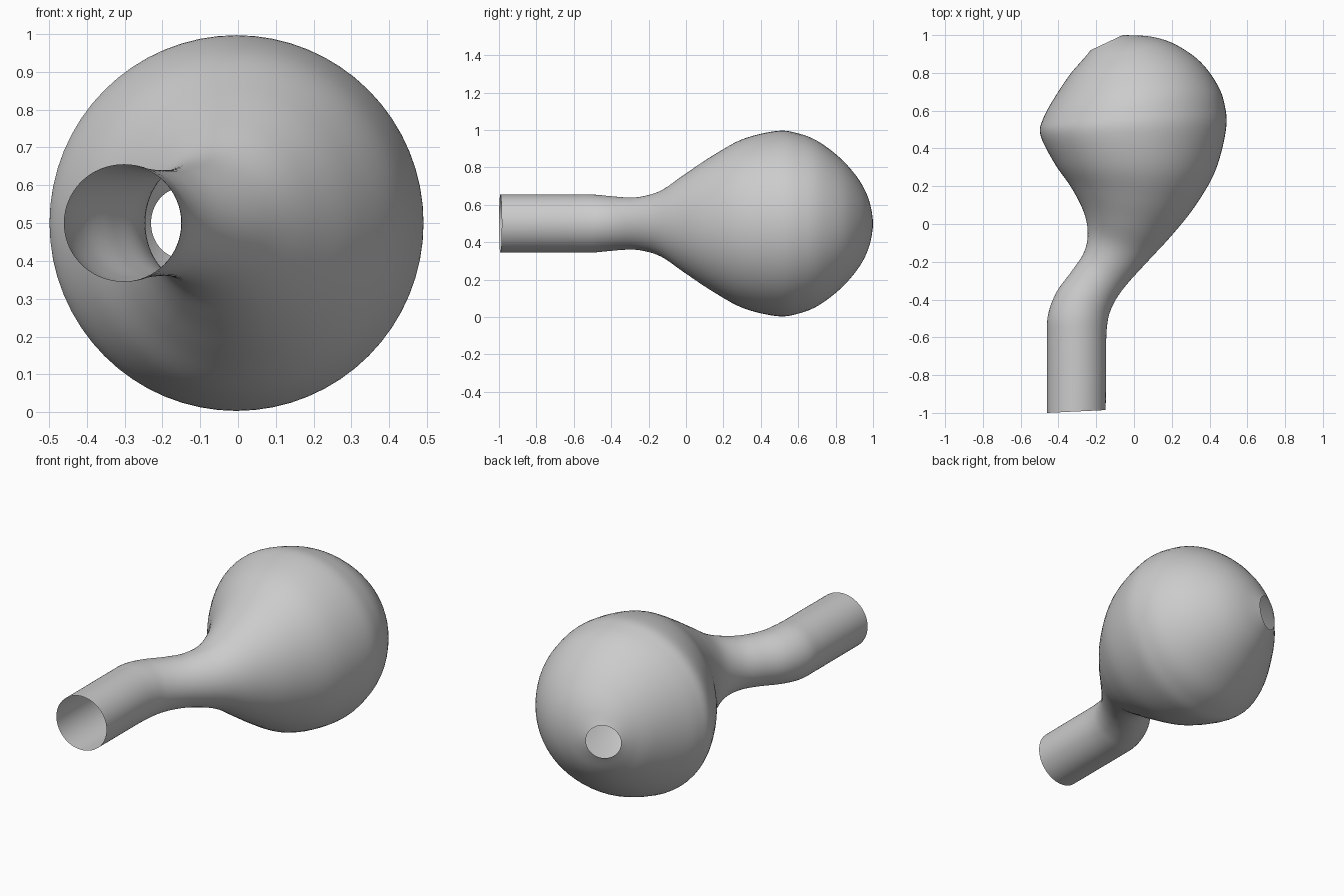
import bpy
import bmesh
from math import cos, sin, tau
from mathutils import Vector

SIDES = 64
STEPS = 6
MID_HEIGHT = 0.5

cube = bpy.data.objects.get("Cube")
if cube:
    bpy.data.objects.remove(cube, do_unlink=True)


def make_material(name, colour):
    mat = bpy.data.materials.new(name)
    mat.use_nodes = True
    mat.diffuse_color = colour
    mat.node_tree.nodes["Principled BSDF"].inputs["Base Color"].default_value = colour
    return mat


def catmull_rom(a, b, c, d, t):
    """Smooth blend from b to c, component by component."""
    return [
        0.5 * (2 * q + (r - p) * t + (2 * p - 5 * q + 4 * r - s) * t ** 2
               + (3 * q - p - 3 * r + s) * t ** 3)
        for p, q, r, s in zip(a, b, c, d)
    ]


def smooth_sections(sections):
    padded = [sections[0]] + sections + [sections[-1]]
    result = []
    for i in range(len(sections) - 1):
        for step in range(STEPS):
            result.append(catmull_rom(*padded[i:i + 4], step / STEPS))
    return result + [sections[-1]]


def add_ring(bm, section):
    """Ellipse spanning the two outline points, with its own half height."""
    left_x, left_y, right_x, right_y, half_height = section
    start, end = Vector((left_x, left_y, 0)), Vector((right_x, right_y, 0))
    centre = (start + end) / 2 + Vector((0, 0, MID_HEIGHT))
    across = (end - start) / 2
    up = Vector((0, 0, half_height))
    angles = [tau * k / SIDES for k in range(SIDES)]
    return [bm.verts.new(centre + across * cos(a) + up * sin(a)) for a in angles]


# Cross-sections from the open pipe to the small hole at the back:
# one outline point on each side, then the half height
sections = [
    (-0.46, -1.0, -0.15, -0.985, 0.155),
    (-0.46, -0.8, -0.148, -0.8, 0.155),
    (-0.46, -0.6, -0.147, -0.61, 0.155),
    (-0.455, -0.48, -0.14, -0.52, 0.155),
    (-0.41, -0.36, -0.125, -0.46, 0.147),
    (-0.33, -0.25, -0.09, -0.39, 0.14),
    (-0.265, -0.15, -0.03, -0.31, 0.145),
    (-0.245, -0.05, 0.08, -0.19, 0.18),
    (-0.265, 0.06, 0.2, -0.06, 0.265),
    (-0.33, 0.19, 0.32, 0.09, 0.36),
    (-0.42, 0.32, 0.43, 0.28, 0.45),
    (-0.495, 0.47, 0.487, 0.5, 0.495),
    (-0.48, 0.56, 0.48, 0.63, 0.483),
    (-0.42, 0.67, 0.44, 0.74, 0.44),
    (-0.34, 0.79, 0.35, 0.86, 0.348),
    (-0.28, 0.86, 0.22, 0.95, 0.254),
    (-0.25, 0.895, 0.09, 0.992, 0.177),
    (-0.23, 0.92, -0.06, 1.0, 0.094),
]

# Thin shell: bent pipe swelling into a round bulb, open at both ends
bm = bmesh.new()
rings = [add_ring(bm, s) for s in smooth_sections(sections)]
for near, far in zip(rings, rings[1:]):
    for k in range(SIDES):
        n = (k + 1) % SIDES
        bm.faces.new((near[k], near[n], far[n], far[k]))
bmesh.ops.recalc_face_normals(bm, faces=bm.faces)

mesh = bpy.data.meshes.new("bulb_pipe_shell")
bm.to_mesh(mesh)
bm.free()
mesh.materials.append(make_material("plain grey", (0.6, 0.6, 0.6, 1)))
shell = bpy.data.objects.new("bulb_pipe_shell", mesh)
bpy.context.collection.objects.link(shell)

bpy.context.view_layer.objects.active = shell
shell.select_set(True)
bpy.ops.object.shade_smooth_by_angle()
